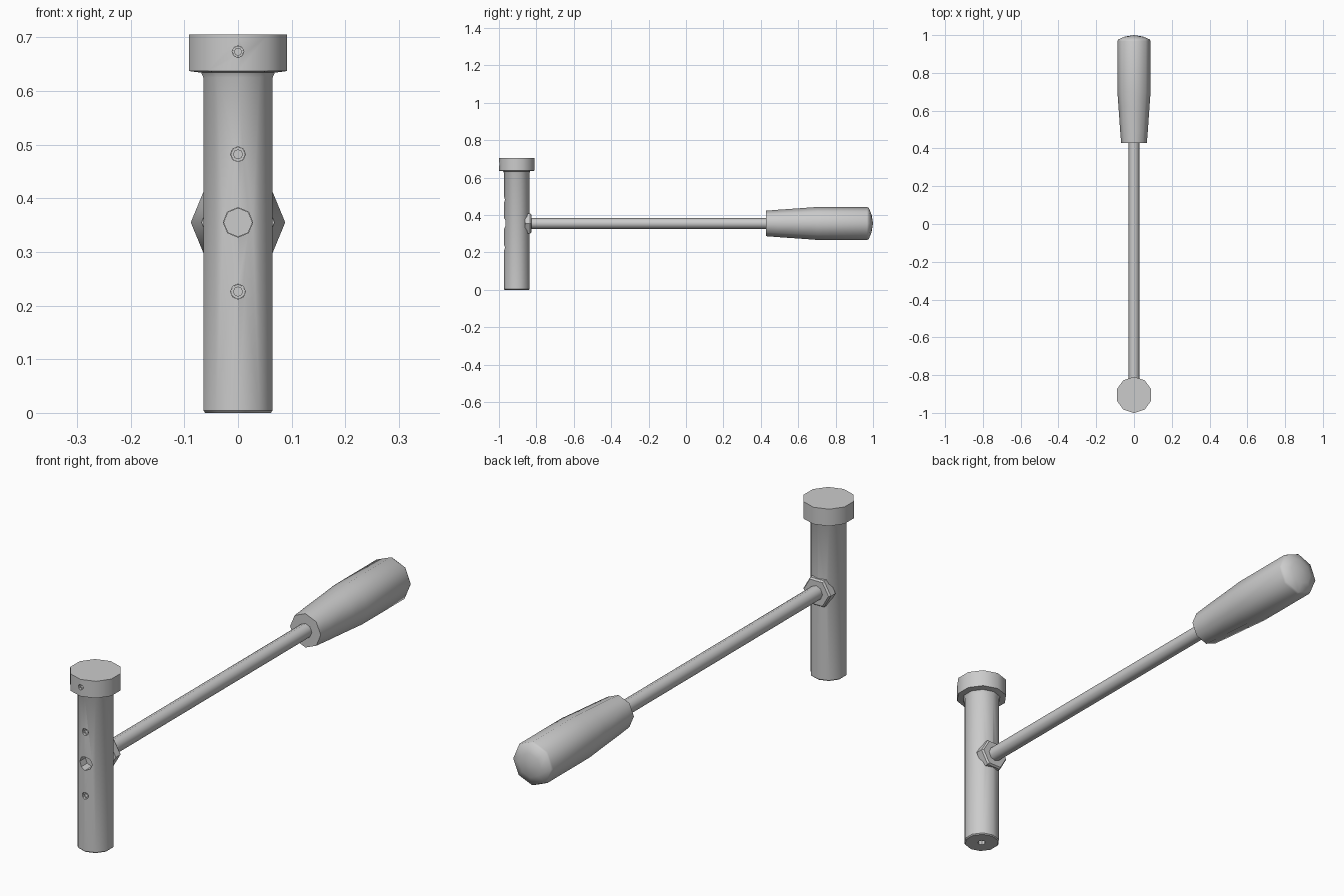
import bpy, bmesh
from math import sin, cos, pi, radians

if "Cube" in bpy.data.objects:
    bpy.data.objects.remove(bpy.data.objects["Cube"])

POST_Y = -0.905   # axis of the upright post
ROD_Z = 0.355     # axis of the handle


def add_lathe(bm, profile, sides, centre, axis, phase=0.0):
    """Revolve (radius, height) points about the z or y axis through centre."""
    rings = []
    for r, h in profile:
        ring = []
        for i in range(sides):
            a = 2 * pi * i / sides + phase
            u, v = r * cos(a), r * sin(a)
            p = (u, v, h) if axis == 'z' else (u, h, v)
            ring.append(bm.verts.new([c + q for c, q in zip(centre, p)]))
        rings.append(ring)
    for a, b in zip(rings, rings[1:]):
        for i in range(sides):
            j = (i + 1) % sides
            bm.faces.new((a[i], a[j], b[j], b[i]))
    for ring in (rings[0], rings[-1]):
        bm.faces.new(ring)


def finish(bm, name, angle=50):
    bmesh.ops.remove_doubles(bm, verts=bm.verts, dist=1e-5)
    bmesh.ops.recalc_face_normals(bm, faces=bm.faces)
    mesh = bpy.data.meshes.new(name)
    bm.to_mesh(mesh)
    bm.free()
    ob = bpy.data.objects.new(name, mesh)
    bpy.context.collection.objects.link(ob)
    smooth(ob, angle)
    return ob


def smooth(ob, angle):
    bpy.ops.object.select_all(action='DESELECT')
    ob.select_set(True)
    bpy.context.view_layer.objects.active = ob
    bpy.ops.object.shade_smooth_by_angle(angle=radians(angle))


def lathe(name, profile, sides, centre, axis, phase=0.0, angle=50):
    bm = bmesh.new()
    add_lathe(bm, profile, sides, centre, axis, phase)
    return finish(bm, name, angle)


# Post with wider head, small neck fillet and chamfered foot
post = lathe("post", [(0.064, 0), (0.068, 0.004), (0.068, 0.625),
                      (0.072, 0.634), (0.096, 0.637), (0.096, 0.705)],
             10, (0, POST_Y, 0), 'z', pi / 2, 40)

# Holes: rod bore, set screw holes, head hole, foot hole
screws = [(0.482, 0.014, -0.972), (0.226, 0.014, -0.972), (0.673, 0.011, -1.0)]
bm = bmesh.new()
add_lathe(bm, [(0.0275, -1.05), (0.0275, -0.815)], 8, (0, 0, ROD_Z), 'y')
for z, r, front in screws:
    add_lathe(bm, [(r, -1.05), (r, front + 0.045)], 8, (0, 0, z), 'y')
add_lathe(bm, [(0.015, -0.05), (0.015, 0.1)], 8, (0, POST_Y, 0), 'z')
cutter = finish(bm, "hole_cutter")
cutter.hide_render = True
mod = post.modifiers.new("holes", 'BOOLEAN')
mod.operation = 'DIFFERENCE'
mod.solver = 'EXACT'
mod.object = cutter
bpy.context.view_layer.objects.active = post
bpy.ops.object.modifier_apply(modifier=mod.name)
bpy.data.objects.remove(cutter)
smooth(post, 40)

# Recessed set screws with hollow sockets
for i, (z, r, front) in enumerate(screws):
    lathe(f"set_screw_{i + 1}",
          [(0, 0.022), (r * 0.6, 0.022), (r * 0.6, 0.01), (r * 0.98, 0.01),
           (r * 0.98, 0.044), (0, 0.044)], 6 if i < 0 else 8,
          (0, front, z), 'y')

# Hexagonal lock nut with a small chamfer
lathe("lock_nut", [(0.026, -0.862), (0.061, -0.862), (0.061, -0.833),
                   (0.055, -0.826), (0.026, -0.826)], 6, (0, 0, ROD_Z), 'y', 0, 25)

# Handle rod
lathe("handle_rod", [(0.0285, -0.86), (0.0285, 0.45)], 8, (0, 0, ROD_Z), 'y')
lathe("rod_end", [(0.027, -0.93), (0.027, -0.85)], 8, (0, 0, ROD_Z), 'y')

# Tapered grip with domed end
lathe("grip", [(0, 0.428), (0.068, 0.428), (0.073, 0.49), (0.082, 0.62),
               (0.088, 0.70), (0.088, 0.968), (0.084, 0.977), (0.048, 0.992), (0, 1.0)],
      8, (0, 0, ROD_Z), 'y')
